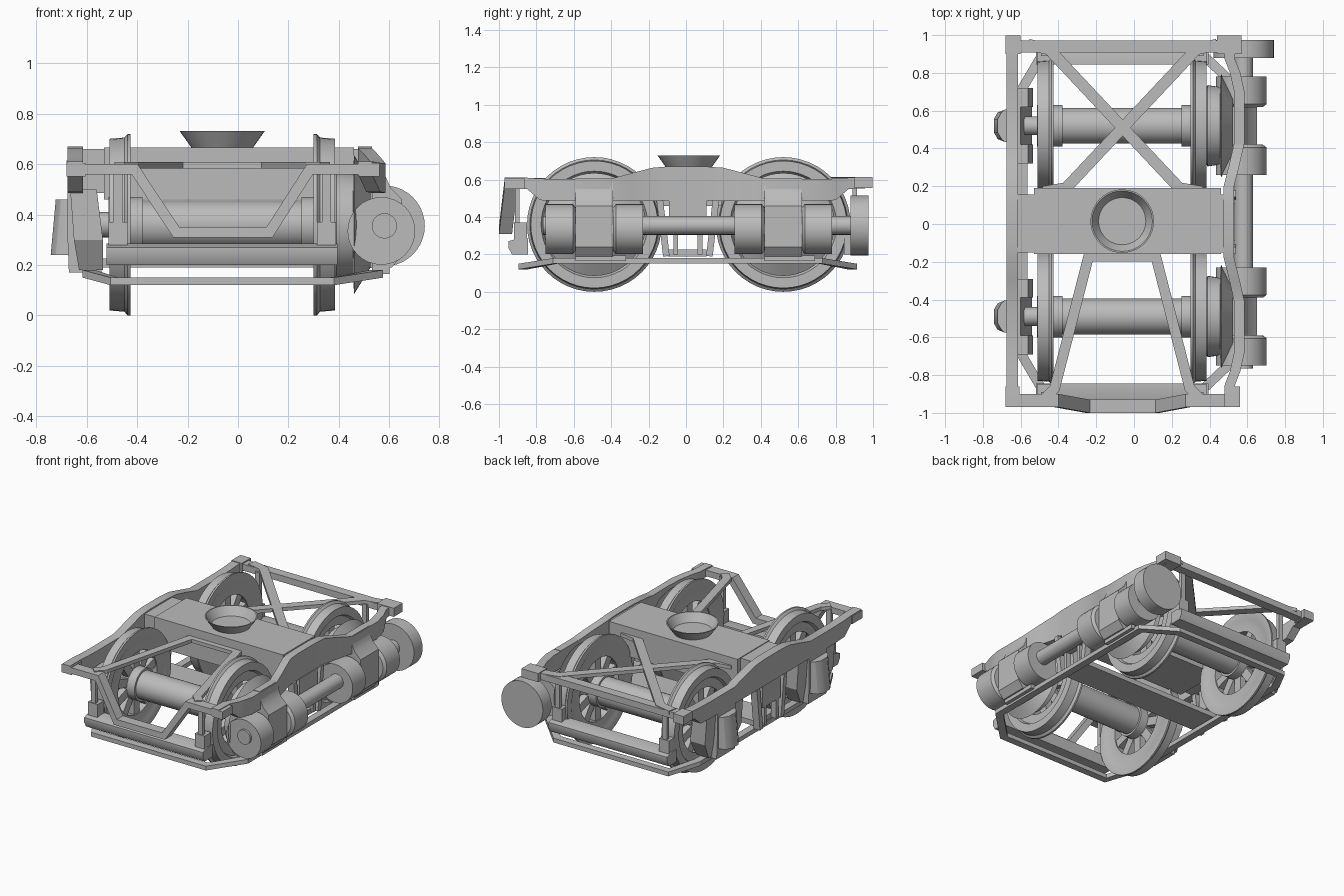
import bpy, bmesh, math
from mathutils import Vector, Matrix

if "Cube" in bpy.data.objects:
    bpy.data.objects.remove(bpy.data.objects["Cube"])

grey = bpy.data.materials.new("plain grey metal")
grey.diffuse_color = (0.5, 0.5, 0.5, 1)
grey.use_nodes = True
grey.node_tree.nodes["Principled BSDF"].inputs["Base Color"].default_value = grey.diffuse_color
X0, ZA = -0.0625, 0.36          # centre line and axle height
AXLES = (-0.49, 0.52)
SHAFT = 0.58                    # drive shaft x


def finish(name, bm):
    bmesh.ops.remove_doubles(bm, verts=bm.verts, dist=1e-5)
    bmesh.ops.recalc_face_normals(bm, faces=bm.faces)
    me = bpy.data.meshes.new(name)
    bm.to_mesh(me)
    bm.free()
    me.materials.append(grey)
    ob = bpy.data.objects.new(name, me)
    bpy.context.collection.objects.link(ob)
    return ob


def loft(name, rings, closed=False):
    """Skin a row of equal rings of points."""
    bm = bmesh.new()
    vs = [[bm.verts.new(p) for p in r] for r in rings]
    n, m = len(vs), len(vs[0])
    for i in range(n if closed else n - 1):
        a, b = vs[i], vs[(i + 1) % n]
        for j in range(m):
            k = (j + 1) % m
            bm.faces.new((a[j], a[k], b[k], b[j]))
    if not closed:
        bm.faces.new(vs[0])
        bm.faces.new(vs[-1])
    return finish(name, bm)


def box(name, x, y, z):
    return loft(name, [[(x[0], y[0], h), (x[1], y[0], h), (x[1], y[1], h), (x[0], y[1], h)] for h in z])


def prism_y(name, poly, y0, y1):
    return loft(name, [[(x, y, z) for x, z in poly] for y in (y0, y1)])


def lathe(name, prof, centre, axis="x", seg=48, ring=False):
    """Revolve (position along axis, radius) pairs; ring joins the last to the first."""
    c = Vector(centre)
    rings = []
    for i in range(seg):
        t = 2 * math.pi * i / seg
        s, k = math.sin(t), math.cos(t)
        pts = [(a, r * k, r * s) if axis == "x" else (r * k, a, r * s) if axis == "y" else (r * k, r * s, a)
               for a, r in prof]
        rings.append([c + Vector(p) for p in pts])
    if ring:
        return loft(name, rings, True)
    bm = bmesh.new()
    vs = [[bm.verts.new(p) for p in r] for r in rings]
    for i in range(seg):
        a, b = vs[i], vs[(i + 1) % seg]
        for j in range(len(prof) - 1):
            bm.faces.new((a[j], a[j + 1], b[j + 1], b[j]))
    for j in (0, -1):
        bm.faces.new([r[j] for r in vs])
    return finish(name, bm)


def bar(name, pts, ref, side_w, ref_w, closed=False):
    """Flat bar with mitred bends; ref is the direction of its thickness."""
    pts, ref, n, rings = [Vector(p) for p in pts], Vector(ref), len(pts), []
    for i, p in enumerate(pts):
        a = (p - pts[i - 1]).normalized() if closed or i else None
        b = (pts[(i + 1) % n] - p).normalized() if closed or i < n - 1 else None
        a, b = a or b, b or a
        t = (a + b).normalized()
        s = t.cross(ref).normalized() * (side_w / 2 / max(0.5, t.dot(a)))
        r = ref * ref_w / 2
        rings.append([p + s + r, p - s + r, p - s - r, p + s - r])
    return loft(name, rings, closed)


# ---- wheelsets with short wide spokes, bevel gears and axle boxes
WHEEL = [(.005, .215), (.005, .3), (0, .31), (0, .36), (.012, .36), (.025, .345), (.085, .34),
         (.085, .285), (.065, .275), (.065, .215)]
for y in AXLES:
    c = (X0, y, ZA)
    lathe("axle", [(-.55, .05), (-.42, .05), (-.42, .06), (-.32, .06), (-.32, .095), (.32, .095),
                   (.32, .06), (.56, .06)], c)
    for s in (-1, 1):
        lathe("wheel_rim", [(s * (.3625 + a), r) for a, r in WHEEL], c, ring=True)
        lathe("wheel_hub", [(s * .315, .11), (s * .45, .11)], c)
        for i in range(10):
            sp = box("wheel_spoke", sorted((s * .375, s * .42)), (-.03, .03), (.09, .225))
            sp.matrix_world = Matrix.Translation(c) @ Matrix.Rotation(math.tau * i / 10, 4, "X")
        # brake shoes and hangers at the outer side of each wheel
        o = 1 if y > 0 else -1
        xs = sorted((X0 + s * .375, X0 + s * .45))
        box("brake_shoe", xs, sorted((o * .85, o * .92)), (.2, .37))
        box("brake_hanger", (xs[0] + .02, xs[1] - .02), sorted((o * .89, o * .915)), (.36, .59))
    lathe("gear_body", [(.38, .2), (.39, .215), (.46, .205)], (0, y, ZA))
    lathe("bevel_gear", [(.455, .2), (.46, .275), (.525, .17), (.525, .08)], (0, y, ZA))
    # left axle box with a chamfered lid
    prism_y("left_pedestal", [(-.67, .17), (-.54, .17), (-.6, .5), (-.675, .5), (-.675, .3)], y - .1, y + .1)
    loft("axle_box_lid", [[(-.66, y - .085, z), (-.685, y - .085, z), (f + .02, y - .07, z), (f, y - .035, z),
                           (f, y + .035, z), (f + .02, y + .07, z), (-.685, y + .085, z), (-.66, y + .085, z)]
                          for z, f in ((.24, -.742), (.46, -.722))])
    for s in (-1, 1):
        loft("left_horn_guide", [[(a, y + s * .1, z), (b, y + s * .1, z), (b, y + s * w, z), (a, y + s * w, z)]
                                 for z, a, b, w in ((.18, -.63, -.535, .13), (.3, -.65, -.535, .2),
                                                    (.5, -.665, -.56, .2))])
    # right bearing block carrying the drive shaft
    prism_y("right_bearing", [(.53, .19), (.61, .19), (.65, .24), (.65, .46), (.605, .505), (.585, .55),
                              (.58, .605), (.53, .605)], y - .1, y + .1)
    box("right_bearing_foot", (.53, .6), (y - .1, y + .17), (.165, .195))
    # shaft couplings on both sides of the bearing
    for s in (-1, 1):
        lathe("shaft_coupling", [(s * .1, .115), (s * .115, .134), (s * .26, .134)], (SHAFT - .012, y, .335),
              "y", 32)

lathe("drive_shaft", [(-.765, .05), (.9, .05)], (SHAFT, 0, .355), "y", 24)
lathe("shaft_end_disc", [(.88, .16), (.975, .16)], (SHAFT, 0, .355), "y", 40)

# ---- side frames, arched in the middle; the right one bows out round the gears
HALF = [(.99, .555, .61, 0), (.87, .55, .61, .1), (.8, .49, .605, .6), (.7, .485, .602, 1),
        (.43, .485, .602, 1), (.32, .485, .632, .55), (.2, .485, .663, 0), (.1, .485, .67, 0)]
STATIONS = [(-max(y - .02, .1), a, b, k) for y, a, b, k in HALF] + HALF[::-1]
for name, x0, x1, bow in (("left_side_frame", -.675, -.615, 0), ("right_side_frame", .475, .53, .055)):
    loft(name, [[(x0 + bow * k, y, a), (x1 + bow * k, y, a), (x1 + bow * k, y, b), (x0 + bow * k, y, b)]
                for y, a, b, k in STATIONS])
for x in ((-.68, -.605), (.48, .56)):
    box("front_corner_pad", x, (-.97, -.86), (.55, .605))
for x in ((-.68, -.6), (.44, .57)):
    box("rear_corner_pad", x, (.9, .998), (.555, .615))

# ---- bolster, centre bowl and spring plank
box("bolster", (-.53, .46), (-.16, .19), (.46, .665))
box("bolster_ends", (-.67, .5), (-.15, .155), (.485, .66))
lathe("centre_bowl", [(.64, .12), (.665, .122), (.73, .168), (.73, .16), (.672, .125), (.672, .02)],
      (X0, .015, 0), "z", 40)
box("spring_plank", (-.62, .52), (-.1, .11), (.19, .225))
for x in (-.645, .515):
    for s in (-1, 1):
        bar("bolster_column", [(x, .01 + s * .15, .49), (x, .01 + s * .115, .19)], (1, 0, 0), .035, .05)
        bar("spring_hanger", [(x, .01 + s * .065, .35), (x, .01 + s * .065, .2)], (1, 0, 0), .025, .04)
    box("column_panel", (x - .02, x + .02), (-.09, .11), (.33, .49))

# ---- end bars: dipped at the front, straight at the rear
bar("front_dipped_bar", [(-.65, -.935, .58), (-.41, -.935, .58), (-.245, -.965, .33), (.125, -.965, .33),
                         (.285, -.935, .58), (.53, -.935, .58)], (0, 1, 0), .042, .07)
bar("rear_end_bar", [(-.65, .94, .585), (.5, .94, .585)], (0, 0, 1), .065, .045)

# ---- diagonal bracing on top
Z = (0, 0, 1)
bar("rear_brace_a", [(-.56, .95, .6), (-.45, .925, .6), (.24, .19, .6), (.36, .17, .6)], Z, .06, .025)
bar("rear_brace_b", [(.44, .95, .598), (.33, .925, .598), (-.36, .19, .598), (-.48, .17, .598)], Z, .06, .025)
bar("front_brace", [(-.47, -.92, .595), (-.42, -.87, .595), (-.24, -.17, .595), (.115, -.17, .595),
                    (.295, -.87, .595), (.345, -.92, .595)], Z, .055, .025)

# ---- brake beams
for s, name in ((-1, "front_brake_beam"), (1, "rear_brake_beam")):
    loft(name, [[(x, s * .845, .2), (x, s * .93, .2), (x, s * .95, .235), (x, s * .95, .27),
                 (x, s * .9, .285), (x, s * .845, .285)] for x in (-.52, .395)])

# ---- lower tie bar looping round the whole truck
loop = [(-.59, -.7, .165), (-.49, -.87, .135), (.37, -.87, .135), (.55, -.7, .165),
        (.55, .72, .165), (.37, .89, .135), (-.49, .89, .135), (-.59, .72, .165)]
bar("lower_tie_loop", loop, Z, .05, .03, True)

# ---- smooth round surfaces, keep hard edges
bpy.ops.object.select_all(action="DESELECT")
for ob in bpy.context.scene.objects:
    ob.select_set(True)
    bpy.context.view_layer.objects.active = ob
bpy.ops.object.shade_smooth_by_angle(angle=math.radians(30))
